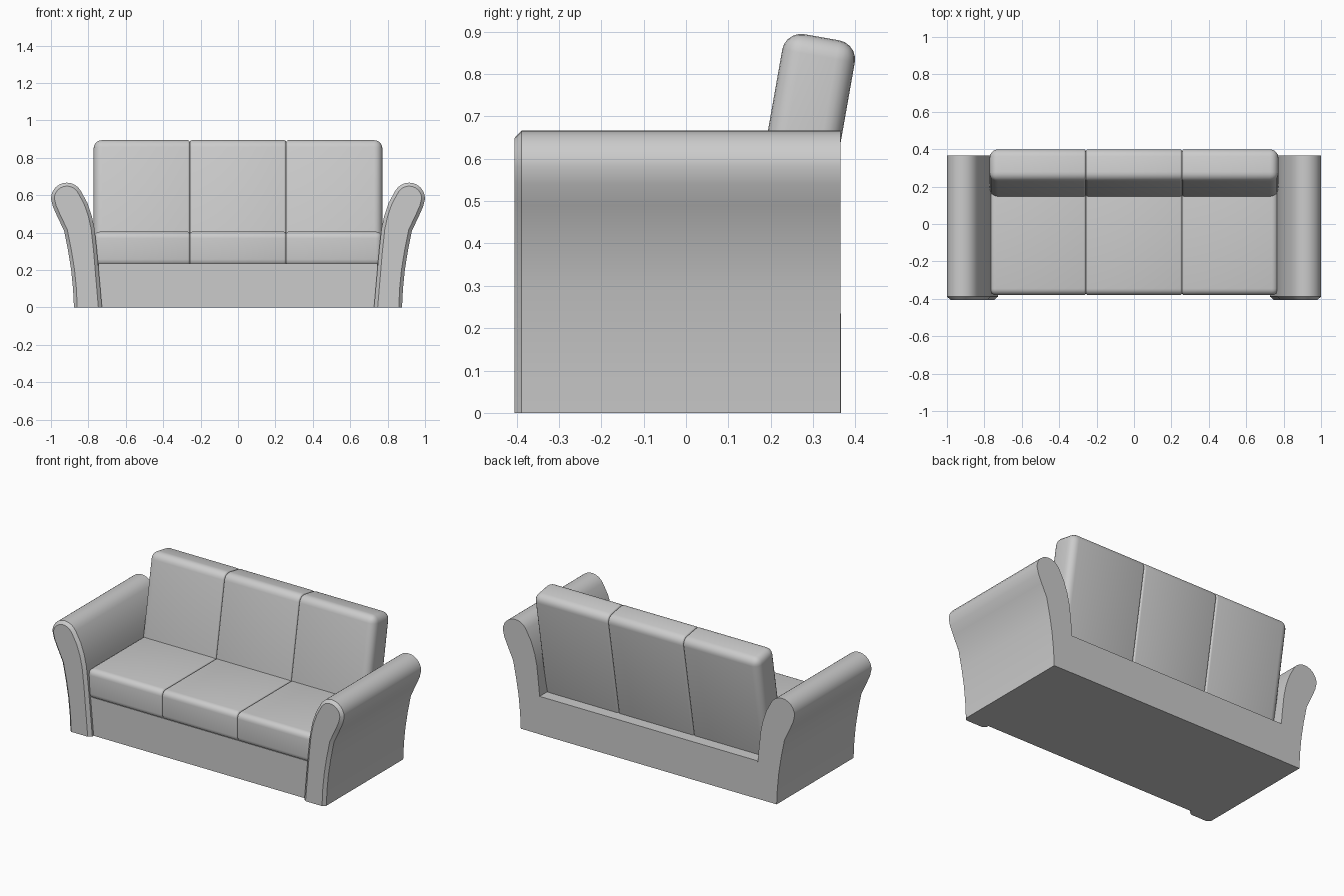
import bpy, bmesh
from math import radians, sin, cos
from mathutils import Matrix, Vector

if "Cube" in bpy.data.objects:
    bpy.data.objects.remove(bpy.data.objects["Cube"])


def finish(bm, name, angle=35):
    bmesh.ops.recalc_face_normals(bm, faces=bm.faces[:])
    mesh = bpy.data.meshes.new(name)
    bm.to_mesh(mesh)
    bm.free()
    ob = bpy.data.objects.new(name, mesh)
    bpy.context.collection.objects.link(ob)
    bpy.ops.object.select_all(action='DESELECT')
    ob.select_set(True)
    bpy.context.view_layer.objects.active = ob
    bpy.ops.object.shade_smooth_by_angle(angle=radians(angle))
    return ob


def box(lo, hi):
    lo, hi = Vector(lo), Vector(hi)
    bm = bmesh.new()
    bmesh.ops.create_cube(bm, size=1)
    for v in bm.verts:
        v.co = Vector(((lo[i] + hi[i]) / 2 + v.co[i] * (hi[i] - lo[i]) for i in range(3)))
    return bm


def cushion(name, lo, hi, radius, seam_ends, matrix=Matrix()):
    """Rounded box; ends facing a neighbour get a tight seam radius."""
    bm = box(lo, hi)

    def on_seam(e):
        return any(all(abs(v.co.x - x) < 1e-5 for v in e.verts) for x in seam_ends)

    bmesh.ops.bevel(bm, geom=[e for e in bm.edges if not on_seam(e)], offset=radius,
                    segments=5, profile=0.5, affect='EDGES')
    bmesh.ops.bevel(bm, geom=[e for e in bm.edges if on_seam(e)], offset=0.012,
                    segments=3, profile=0.5, affect='EDGES')
    bm.transform(matrix)
    return finish(bm, name, 40)


def arm(name, side):
    # flared profile with a rolled top
    outer = [(.877, 0), (.882, .1), (.892, .2), (.908, .3), (.93, .41), (.968, .49), (.99, .54)]
    roll = [(.915 + .085 * cos(radians(a)), .582 + .085 * sin(radians(a)))
            for a in range(0, 151, 15)]
    inner = [(.806, .56), (.782, .49), (.767, .42), (.754, .3), (.727, 0)]
    bm = bmesh.new()
    front = bm.faces.new([bm.verts.new((side * x, -.388, z)) for x, z in outer + roll + inner])
    front.normal_update()
    # body runs to the back
    back = bmesh.ops.extrude_face_region(bm, geom=[front], use_keep_orig=True)
    for v in (g for g in back['geom'] if isinstance(g, bmesh.types.BMVert)):
        v.co.y = .365
    bmesh.ops.recalc_face_normals(bm, faces=bm.faces[:])
    # chamfered front panel, open down to the floor
    front = min(bm.faces, key=lambda f: f.calc_center_median().y)
    bmesh.ops.inset_region(bm, faces=[front], thickness=.018, use_even_offset=True)
    for v in front.verts:
        v.co.y = -.405
        if v.co.z < .03:
            v.co.z = 0
    return finish(bm, name, 28)


# base
finish(box((-.747, -.375, 0), (.747, .366, .235)), "base")

# arms
arm("arm_right", 1)
arm("arm_left", -1)

# seat and back cushions
W = .772
w = 2 * W / 3
lean = Matrix.Translation((0, .235, .902)) @ Matrix.Rotation(radians(-10), 4, 'X')
for i, tag in enumerate(("left", "middle", "right")):
    x0, x1 = -W + i * w, -W + (i + 1) * w
    seams = [x for x in (x0, x1) if abs(x) < W - .01]
    cushion("seat_cushion_" + tag, (x0, -.38, .222), (x1, .2, .405), .035, seams)
    cushion("back_cushion_" + tag, (x0, 0, -.72), (x1, .174, 0), .045, seams, lean)
